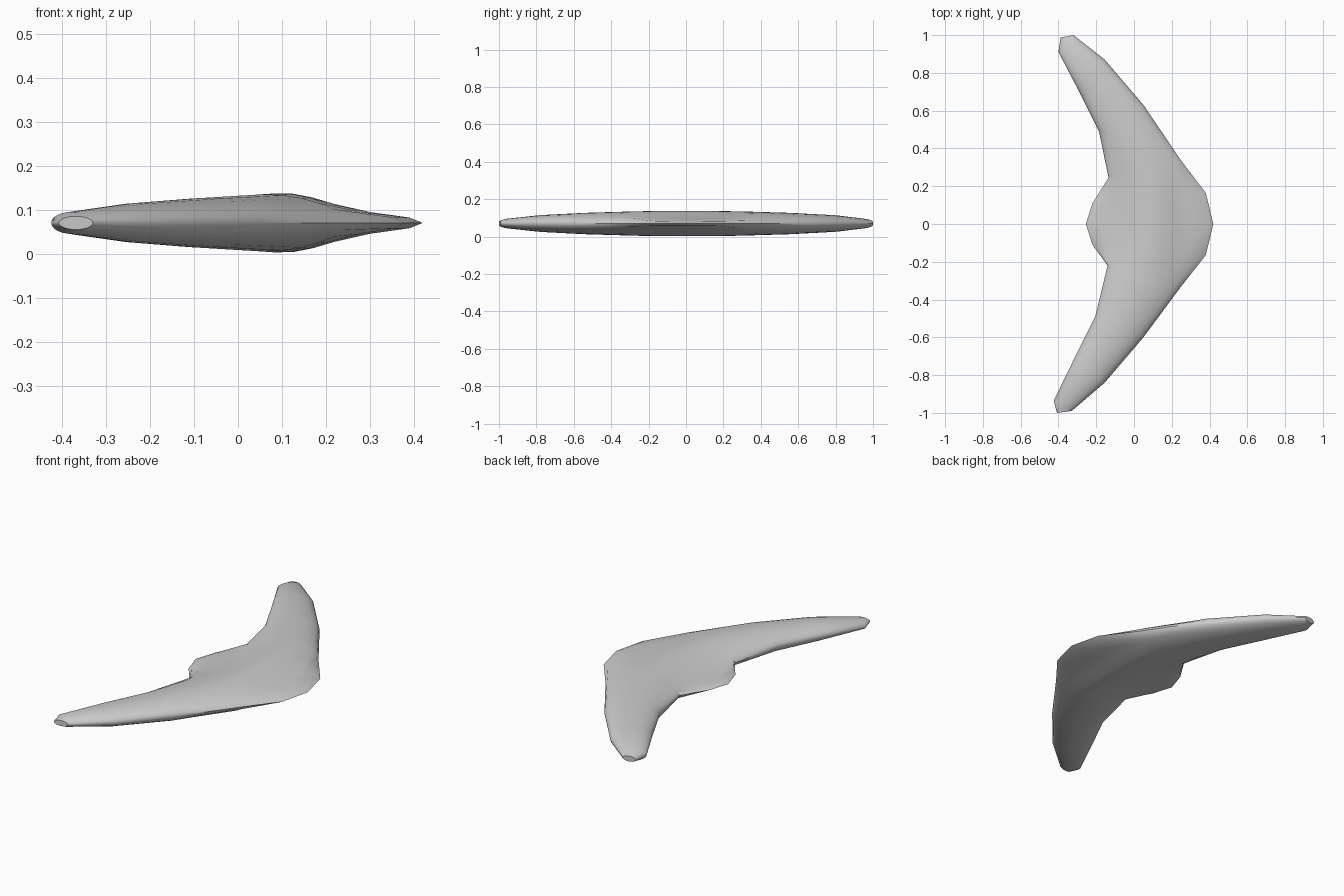
import bpy, bmesh, math

if "Cube" in bpy.data.objects:
    bpy.data.objects.remove(bpy.data.objects["Cube"])

ZC = 0.07
# stations along the span: trailing x, y, leading x, y, half thickness, centre-body blend
STATIONS = [
    (-0.425, -0.935, -0.33, -0.99, 0.025, 0),
    (-0.315, -0.71, -0.155, -0.84, 0.045, 0),
    (-0.205, -0.49, 0.05, -0.60, 0.057, 0),
    (-0.14, -0.22, 0.25, -0.33, 0.065, 0.15),
    (-0.22, -0.11, 0.38, -0.165, 0.067, 0.95),
    (-0.255, 0.0, 0.42, 0.0, 0.067, 1),
    (-0.22, 0.11, 0.38, 0.165, 0.067, 0.95),
    (-0.135, 0.245, 0.25, 0.335, 0.065, 0.15),
    (-0.185, 0.49, 0.05, 0.63, 0.057, 0),
    (-0.29, 0.70, -0.155, 0.87, 0.045, 0),
    (-0.40, 0.91, -0.32, 1.0, 0.025, 0),
]
# centre section: x and relative height (rounded spine with thin plates fore and aft)
CENTRE = [(-.255, 0), (-.235, .11), (-.18, .17), (-.12, .31), (-.05, .58), (.02, .86),
          (.085, 1), (.125, .99), (.17, .86), (.22, .64), (.30, .37), (.39, .18), (.42, 0)]
N = len(CENTRE) - 1


def section(bm, tx, ty, lx, ly, h, blend):
    top, bottom = [], []
    for i, (cx, ch) in enumerate(CENTRE):
        a = math.pi * i / N
        t = (1 - math.cos(a)) / 2 * (1 - blend) + (cx + .255) / .675 * blend
        z = h * (math.sin(a) * (1 - blend) + ch * blend)
        x, y = tx + (lx - tx) * t, ty + (ly - ty) * t
        top.append(bm.verts.new((x, y, ZC + z)))
        if 0 < i < N:
            bottom.append(bm.verts.new((x, y, ZC - z)))
    return top + bottom[::-1]


# swept wing body, lofted from tip to tip
bm = bmesh.new()
rings = [section(bm, *s) for s in STATIONS]
for a, b in zip(rings, rings[1:]):
    for i in range(len(a)):
        j = (i + 1) % len(a)
        bm.faces.new((a[i], a[j], b[j], b[i]))

# bevelled wing tips closing to a short ridge
for ring, ex, ey in ((rings[0], -0.408, -1.0), (rings[-1], -0.388, 0.988)):
    lead = ring[N].co
    cap = []
    for v in ring:
        co = v.co.lerp(lead, 0.12)
        w = (lead.x - v.co.x) / (lead.x - ring[0].co.x)
        x = lead.x + (ex - lead.x) * w
        y = lead.y + (ey - lead.y) * w
        cap.append(bm.verts.new((x, y, ZC + (v.co.z - ZC) * 0.6)))
    for i in range(len(ring)):
        j = (i + 1) % len(ring)
        bm.faces.new((ring[i], ring[j], cap[j], cap[i]))
    bm.faces.new(cap)

bmesh.ops.remove_doubles(bm, verts=bm.verts, dist=0.0005)
bmesh.ops.recalc_face_normals(bm, faces=bm.faces)
mesh = bpy.data.meshes.new("wing_body")
bm.to_mesh(mesh)
bm.free()
wing = bpy.data.objects.new("wing_body", mesh)
bpy.context.collection.objects.link(wing)
bpy.context.view_layer.objects.active = wing
wing.select_set(True)
bpy.ops.object.shade_smooth_by_angle(angle=math.radians(35))
